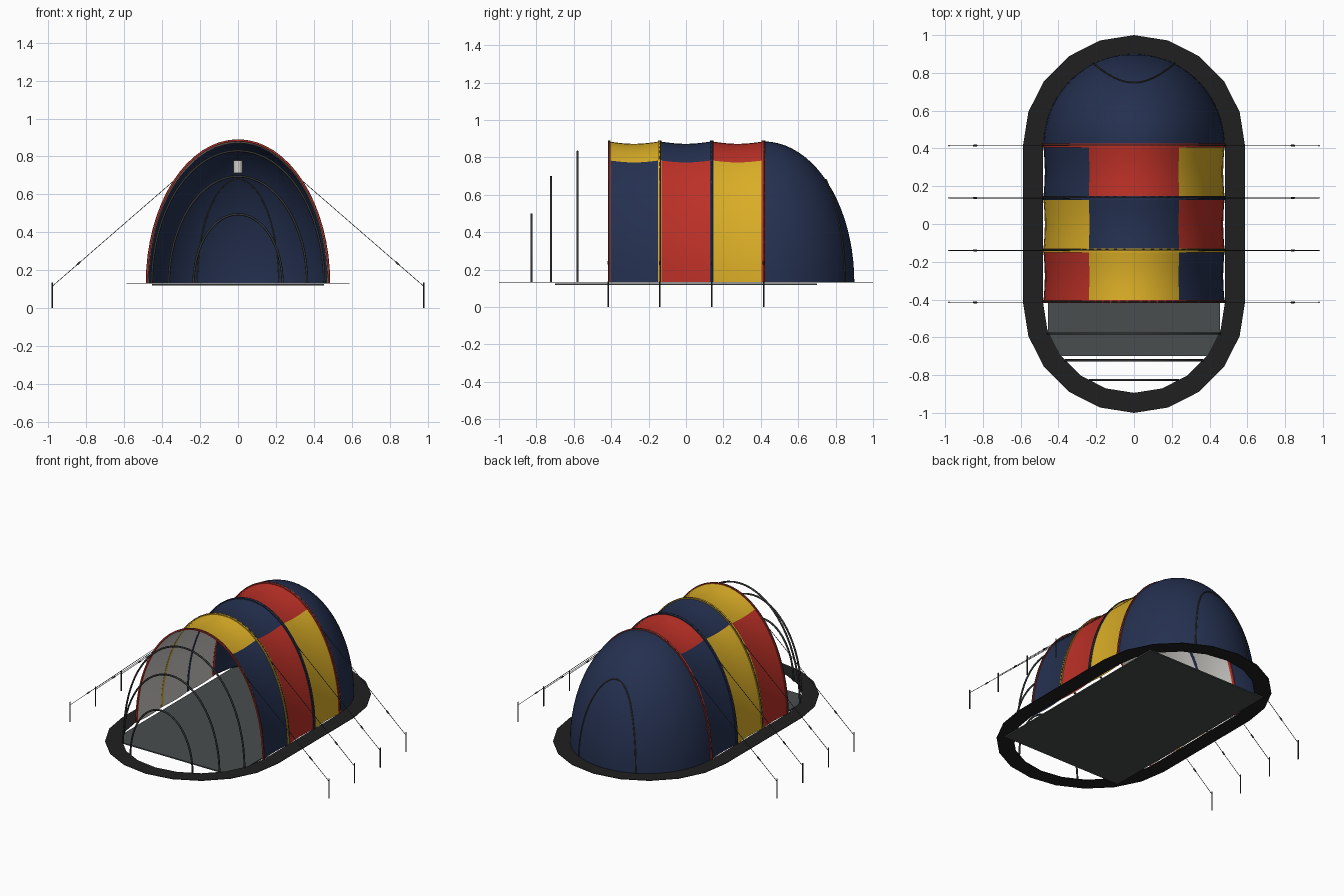
import bpy, bmesh, math
from mathutils import Vector

if "Cube" in bpy.data.objects:
    bpy.data.objects.remove(bpy.data.objects["Cube"])

BASE, A, B, R = 0.13, 0.48, 0.755, 0.485      # ground level, arch half width, arch height, end radius
ARCHES = [-0.415, -0.14, 0.138, 0.415]


def mat(name, rgb):
    m = bpy.data.materials.new(name)
    m.diffuse_color = (*rgb, 1)
    m.use_nodes = True
    m.node_tree.nodes["Principled BSDF"].inputs["Base Color"].default_value = m.diffuse_color
    return m


NAVY = mat("navy fabric", (0.018, 0.030, 0.080))
RED = mat("red fabric", (0.50, 0.030, 0.020))
YEL = mat("yellow fabric", (0.70, 0.42, 0.020))
LIN = mat("pale lining", (0.62, 0.61, 0.58))
BLACK = mat("black skirt", (0.014, 0.014, 0.014))
FLOOR = mat("grey groundsheet", (0.065, 0.075, 0.075))
POLE = mat("dark pole", (0.035, 0.037, 0.037))
ZIP = mat("olive zip", (0.045, 0.042, 0.025))


def make(name, bm, mats, smooth=False):
    me = bpy.data.meshes.new(name)
    bm.to_mesh(me)
    bm.free()
    for m in mats:
        me.materials.append(m)
    for p in me.polygons:
        p.use_smooth = smooth
    ob = bpy.data.objects.new(name, me)
    bpy.context.collection.objects.link(ob)
    return ob


def loft(name, rows, mats, rule=None, closed=False, n=36):
    """Skin semi-elliptical arches given as (y, half width, height)."""
    bm = bmesh.new()
    grid = []
    for y, w, h in rows:
        grid.append([bm.verts.new((w * math.cos(math.pi * i / n), y,
                                   BASE + h * math.sin(math.pi * i / n))) for i in range(n + 1)])
    pairs = list(zip(grid, grid[1:])) + ([(grid[-1], grid[0])] if closed else [])
    for a, b in pairs:
        for i in range(n):
            f = bm.faces.new((a[i], a[i + 1], b[i + 1], b[i]))
            if rule:
                f.material_index = rule(i / n)
    bmesh.ops.recalc_face_normals(bm, faces=bm.faces)
    return make(name, bm, mats, not closed)


def tube(name, pts, r, m, res=2):
    cu = bpy.data.curves.new(name, 'CURVE')
    cu.dimensions = '3D'
    cu.bevel_depth = r
    cu.bevel_resolution = res
    cu.use_fill_caps = True
    s = cu.splines.new('POLY')
    s.points.add(len(pts) - 1)
    for p, c in zip(s.points, pts):
        p.co = (*c, 1)
    cu.materials.append(m)
    ob = bpy.data.objects.new(name, cu)
    bpy.context.collection.objects.link(ob)


def arch_points(y, w, h, n=32):
    return [(w * math.cos(math.pi * i / n), y, BASE + h * math.sin(math.pi * i / n))
            for i in range(n + 1)]


# Three patchwork bays: right side, roof, left side colours
bays = [(NAVY, YEL, RED), (RED, NAVY, YEL), (YEL, RED, NAVY)]
for k, cols in enumerate(bays):
    y0, y1 = ARCHES[k], ARCHES[k + 1]
    rows = []
    for j in range(9):
        t = j / 8
        sag = 0.013 * math.sin(math.pi * t)
        rows.append((y0 + (y1 - y0) * t, A - sag * 0.6, B - sag))
    loft(f"bay_{k + 1}", rows, cols, lambda u: 0 if u < 0.333 else (1 if u < 0.666 else 2))
    loft(f"bay_lining_{k + 1}", [(y, w - 0.003, h - 0.003) for y, w, h in rows], [LIN])

# Pole sleeves and poles on the four arches
for k, (y, m) in enumerate(zip(ARCHES, (RED, YEL, NAVY, RED))):
    d0, d1 = (-0.002, 0.012) if k == 0 else (-0.010, 0.010)
    o, i = 0.004, -0.005
    loft(f"sleeve_{k + 1}", [(y + d0, A + o, B + o), (y + d1, A + o, B + o),
                             (y + d1, A + i, B + i), (y + d0, A + i, B + i)], [m], closed=True)
    tube(f"arch_pole_{k + 1}", arch_points(y + 0.003, A + 0.002, B + 0.001), 0.0045, POLE)

# Rounded rear dome
dome = []
for j in range(21):
    t = math.pi / 2 * j / 20
    c = max(math.cos(t), 0.002)
    dome.append((0.415 + R * math.sin(t), A * c, B * c))
loft("rear_dome", dome, [NAVY])

# Rear door zip following the dome
door = []
for i in range(33):
    a = math.pi * i / 32
    x, z = 0.215 * math.cos(a), 0.55 * math.sin(a)
    y = 0.417 + R * math.sqrt(max(0, 1 - (x / A) ** 2 - (z / B) ** 2))
    door.append((x, y, BASE + z))
tube("rear_door_zip", door, 0.004, ZIP)

# Bare front porch hoops
for k, (y, w, h) in enumerate([(-0.58, 0.455, 0.70), (-0.722, 0.365, 0.565), (-0.826, 0.235, 0.365)]):
    tube(f"porch_hoop_{k + 1}", arch_points(y, w, h), 0.006, POLE)


# Flat black skirt around the base
def stadium(r, n=10):
    pts = []
    for s in (1, -1):
        for i in range(n + 1):
            a = math.pi * i / n
            pts.append((s * r * math.cos(a), s * (0.412 + r * math.sin(a))))
    return pts


bm = bmesh.new()
loops = [[bm.verts.new((x, y, z)) for x, y in stadium(r)]
         for r, z in ((0.588, BASE), (0.588, BASE + 0.003), (0.482, BASE + 0.003), (0.482, BASE))]
n = len(loops[0])
for k in range(4):
    a, b = loops[k], loops[(k + 1) % 4]
    for i in range(n):
        bm.faces.new((a[i], a[(i + 1) % n], b[(i + 1) % n], b[i]))
bmesh.ops.recalc_face_normals(bm, faces=bm.faces)
make("ground_skirt", bm, [BLACK])

# Groundsheet
bm = bmesh.new()
bmesh.ops.create_cube(bm, size=1)
for v in bm.verts:
    v.co = Vector((v.co.x * 0.91, v.co.y * 1.4, 0.122 + v.co.z * 0.008))
make("groundsheet", bm, [FLOOR])

# Guy lines, sliders and pegs
for s, side in ((1, "right"), (-1, "left")):
    for k, y in enumerate(ARCHES):
        def on_line(x):
            return (s * x, y, 0.675 - (x - 0.335) * 0.868)
        tube(f"guy_line_{side}_{k + 1}", [on_line(0.335), on_line(0.98)], 0.0018, POLE, 1)
        tube(f"guy_slider_{side}_{k + 1}", [on_line(0.832), on_line(0.85)], 0.005, POLE, 1)
        tube(f"peg_{side}_{k + 1}", [(s * 0.98, y, 0), (s * 0.98, y, 0.135)], 0.004, POLE, 1)

# Hanging lantern inside
bm = bmesh.new()
bmesh.ops.create_cone(bm, cap_ends=True, segments=16, radius1=0.025, radius2=0.025, depth=0.065)
bmesh.ops.translate(bm, verts=bm.verts, vec=(0, 0, 0.745))
make("lantern", bm, [LIN])
tube("lantern_cord", [(0, 0, 0.777), (0, 0, 0.872)], 0.002, POLE, 1)
